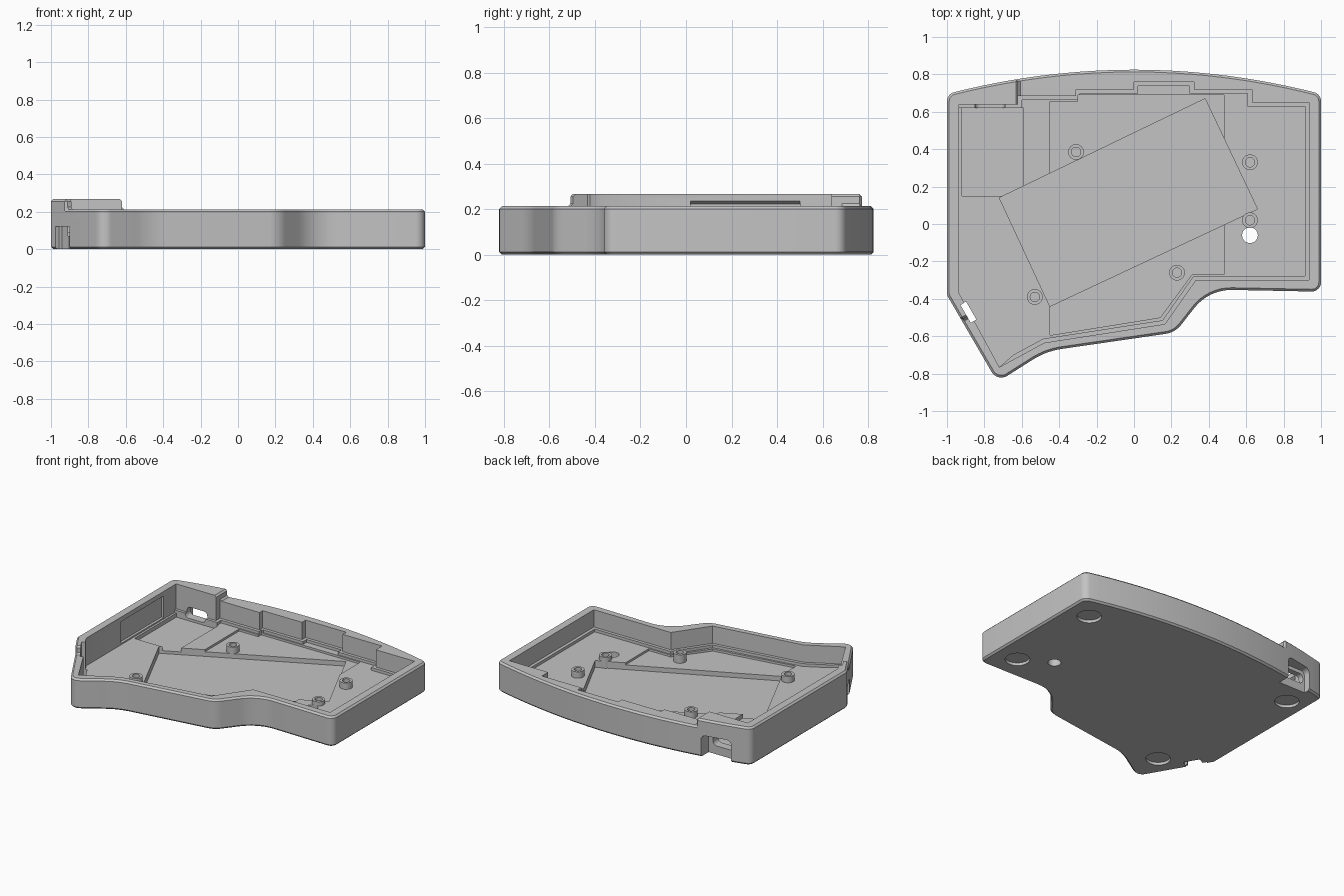
import bpy, bmesh, math
from mathutils import Vector, Matrix

if "Cube" in bpy.data.objects:
    bpy.data.objects.remove(bpy.data.objects["Cube"], do_unlink=True)

grey = bpy.data.materials.new("plain grey plastic")
grey.use_nodes = True
COL = (0.55, 0.55, 0.55, 1)
grey.diffuse_color = COL
grey.node_tree.nodes["Principled BSDF"].inputs["Base Color"].default_value = COL


def prism(name, pts, z0, z1):
    """Extrude a flat outline between two heights."""
    bm = bmesh.new()
    face = bm.faces.new([bm.verts.new((p[0], p[1], z0)) for p in pts])
    top = bmesh.ops.extrude_face_region(bm, geom=[face])["geom"]
    for v in top:
        if isinstance(v, bmesh.types.BMVert):
            v.co.z = z1
    bmesh.ops.recalc_face_normals(bm, faces=bm.faces)
    me = bpy.data.meshes.new(name)
    bm.to_mesh(me)
    bm.free()
    me.materials.append(grey)
    ob = bpy.data.objects.new(name, me)
    bpy.context.scene.collection.objects.link(ob)
    return ob


def rect(cx, cy, w, d, angle=0):
    c, s = math.cos(angle), math.sin(angle)
    corners = [(-w/2, -d/2), (w/2, -d/2), (w/2, d/2), (-w/2, d/2)]
    return [(cx + c*x - s*y, cy + s*x + c*y) for x, y in corners]


def circle(cx, cy, r, n=32):
    return [(cx + r*math.cos(math.tau*i/n), cy + r*math.sin(math.tau*i/n)) for i in range(n)]


def bake(ob):
    """Apply the modifiers of an object."""
    bpy.context.view_layer.update()
    dg = bpy.context.evaluated_depsgraph_get()
    me = bpy.data.meshes.new_from_object(ob.evaluated_get(dg))
    ob.modifiers.clear()
    ob.data = me


def subtract(ob, tool):
    tool.hide_render = True
    mod = ob.modifiers.new("cut", "BOOLEAN")
    mod.operation, mod.solver, mod.object = "DIFFERENCE", "EXACT", tool
    bake(ob)
    bpy.data.objects.remove(tool, do_unlink=True)


def cut(ob, pts, z0, z1):
    """Cut an outline seen from above."""
    subtract(ob, prism("cutter", pts, z0, z1))


def cut_along_y(ob, pts, y0, y1):
    """Cut an (x, z) profile running front to back."""
    tool = prism("cutter", pts, -y1, -y0)
    tool.data.transform(Matrix.Rotation(math.pi / 2, 4, "X"))
    subtract(ob, tool)


def fillet(pts, n=8):
    """Round each corner (x, y, radius) of a closed outline."""
    out = []
    for i, (x, y, r) in enumerate(pts):
        p = Vector((x, y))
        if r == 0:
            out.append((x, y))
            continue
        a = (Vector(pts[i-1][:2]) - p).normalized()
        b = (Vector(pts[(i+1) % len(pts)][:2]) - p).normalized()
        half = a.angle(b) / 2
        t = r / math.tan(half)
        centre = p + (a + b).normalized() * (r / math.sin(half))
        u, v = p + a*t - centre, p + b*t - centre
        sweep = u.angle(v)
        for k in range(n + 1):
            f = k / n
            q = (u*math.sin((1-f)*sweep) + v*math.sin(f*sweep)) / math.sin(sweep)
            out.append(tuple(centre + q))
    return out


def inset(pts, d):
    """Move the sides of a clockwise outline inward."""
    out = []
    for i, p in enumerate(pts):
        p = Vector(p)
        e = (p - Vector(pts[i-1])).normalized()
        f = (Vector(pts[(i+1) % len(pts)]) - p).normalized()
        m, k = Vector((e.y, -e.x)), Vector((f.y, -f.x))
        out.append(tuple(p + (m + k) * d / (1 + m.dot(k))))
    return out


# Outer shell: bowed back, straight sides, stepped front with a pointed corner
back = [(x/10, 0.825 - 0.13*(x/10)**2, 0) for x in range(-9, 10)]
outline = fillet([(-1, 0.695, 0.05)] + back + [
    (1, 0.695, 0.05), (1, -0.362, 0.05), (0.40, -0.350, 0.25), (0.22, -0.58, 0.13),
    (-0.47, -0.68, 0.4), (-0.73, -0.845, 0.06), (-1, -0.38, 0.04)])
case = prism("case_tray", outline, 0, 0.267)

# Lower the rim everywhere except along the left wall and back corner
cut(case, [(-0.62, 1), (1.2, 1), (1.2, -1), (-1.2, -1), (-1.2, -0.674),
           (-0.75, -0.414), (-0.75, 0.3), (-0.62, 0.3)], 0.213, 0.4)
bev = case.modifiers.new("rim", "BEVEL")
bev.width, bev.segments, bev.use_clamp_overlap = 0.012, 1, False
bev.limit_method, bev.angle_limit = "ANGLE", math.radians(50)
bake(case)

# Cavity with stepped back wall, and a narrow ledge at the foot of most walls
cavity = [(-0.935, 0.64), (-0.62, 0.64), (-0.62, 0.685), (-0.31, 0.685), (-0.31, 0.72),
          (0, 0.72), (0, 0.76), (0.32, 0.76), (0.32, 0.72), (0.63, 0.72), (0.63, 0.65),
          (0.935, 0.65), (0.935, -0.3), (0.33, -0.3), (0.165, -0.535), (-0.48, -0.635),
          (-0.72, -0.765), (-0.935, -0.37)]
cut(case, cavity, 0.09, 0.4)
cut(case, inset(cavity, 0.022), 0.07, 0.2)
cut(case, [(-0.935, 0.62), (-0.6, 0.62), (-0.6, -0.66), (-0.72, -0.765), (-0.935, -0.37)], 0.07, 0.2)

# Sunken middle floor, tilted battery bay and controller pocket
cut(case, [(-0.45, 0.655), (-0.3, 0.655), (-0.3, 0.69), (0.48, 0.69), (0.48, -0.27),
           (0.31, -0.27), (0.14, -0.5), (-0.45, -0.595)], 0.055, 0.2)
bay = [(0.38, 0.67), (0.66, 0.08), (-0.45, -0.44), (-0.72, 0.14)]
cut(case, bay, 0.022, 0.2)
cut(case, rect(-0.755, 0.385, 0.33, 0.47), 0.042, 0.2)

# Relief in the left wall with a sloping top
cut_along_y(case, [(-0.93, 0.238), (-0.953, 0.222), (-0.953, 0.08), (-0.93, 0.08)], 0.02, 0.5)

# Back port: arched outer recess and rounded opening
cut_along_y(case, fillet([(-0.865, -0.05, 0), (-0.865, 0.155, 0.035),
                          (-0.655, 0.155, 0.035), (-0.655, -0.05, 0)]), 0.68, 0.9)
cut_along_y(case, fillet([(-0.85, 0.06, 0.028), (-0.85, 0.13, 0.028),
                          (-0.69, 0.13, 0.028), (-0.69, 0.06, 0.028)]), 0.6, 0.75)

# Side port in the slanted wall
slant = math.atan2(-0.465, 0.27)
cut(case, rect(-0.945, -0.49, 0.15, 0.06, slant), -0.05, 0.12)
cut(case, rect(-0.905, -0.472, 0.10, 0.06, slant), -0.05, 0.12)
cut(case, rect(-0.885, -0.472, 0.11, 0.035, slant), -0.05, 0.4)

# Reset hole and round foot recesses underneath
cut(case, circle(0.62, -0.06, 0.042), -0.05, 0.3)
for x, y in [(0.83, 0.54), (0.83, -0.18), (-0.85, 0.52), (-0.69, -0.58)]:
    cut(case, circle(x, y, 0.08), -0.05, 0.02)

# Screw posts
parts = [case]
for i, (x, y, top) in enumerate([(0.62, 0.33, 0.115), (0.23, -0.26, 0.115), (-0.53, -0.39, 0.115),
                                 (-0.31, 0.385, 0.1), (0.62, 0.02, 0.1)]):
    post = prism(f"screw_post_{i + 1}", circle(x, y, 0.042), 0.015, top)
    cut(post, circle(x, y, 0.025), 0.04, 0.3)
    parts.append(post)

for ob in parts:
    bpy.ops.object.select_all(action="DESELECT")
    ob.select_set(True)
    bpy.context.view_layer.objects.active = ob
    bpy.ops.object.shade_smooth_by_angle(angle=math.radians(30))
